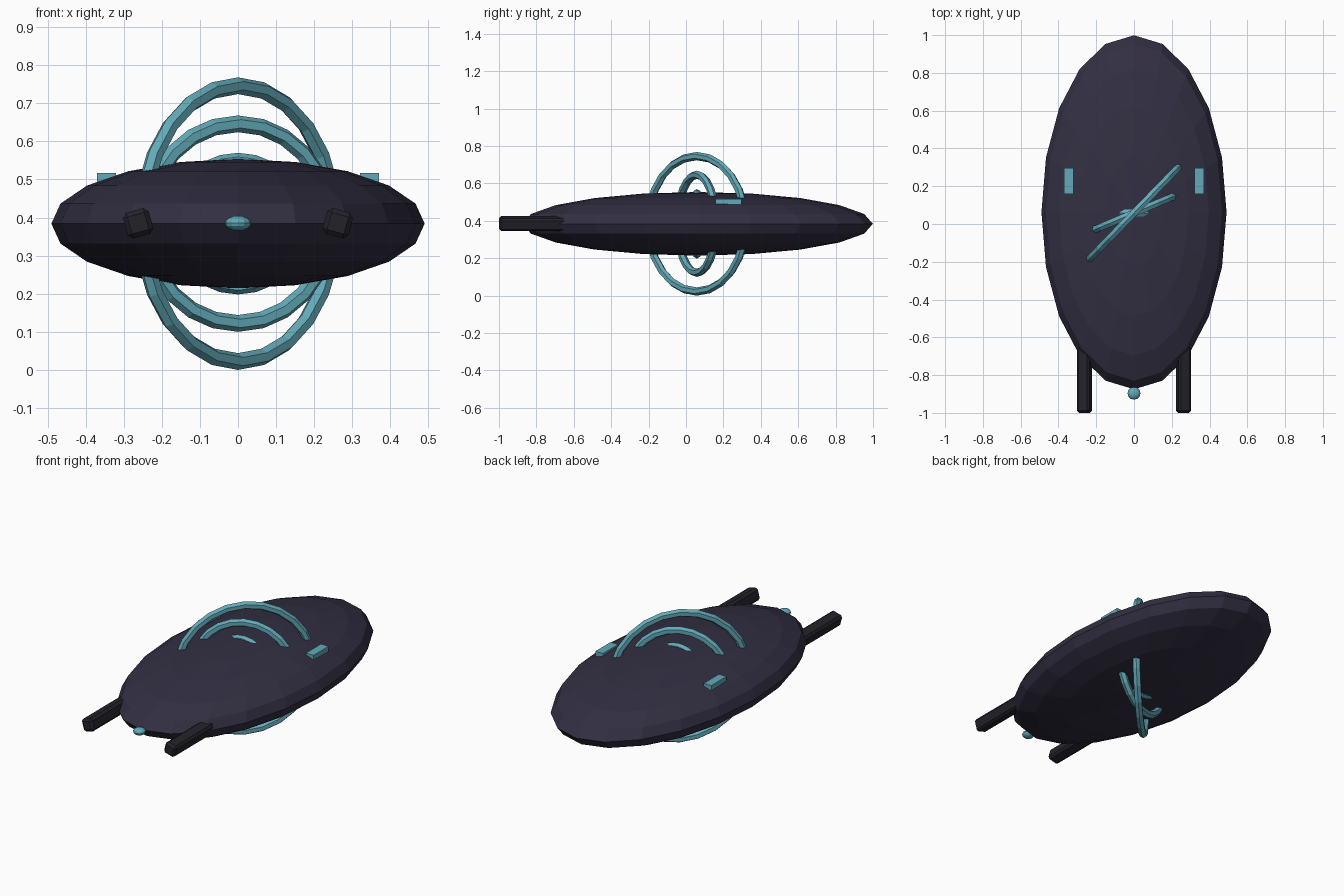
import bpy, math
from mathutils import Vector

if "Cube" in bpy.data.objects:
    bpy.data.objects.remove(bpy.data.objects["Cube"])

CENTRE = Vector((0, 0.062, 0.384))


def material(name, rgb):
    m = bpy.data.materials.new(name)
    m.diffuse_color = (*rgb, 1)
    m.use_nodes = True
    m.node_tree.nodes["Principled BSDF"].inputs["Base Color"].default_value = m.diffuse_color
    return m


HULL = material("dark_violet", (0.032, 0.028, 0.055))
GUN = material("near_black", (0.018, 0.016, 0.024))
GLOW = material("teal", (0.125, 0.40, 0.48))


def finish(name, mat):
    ob = bpy.context.object
    ob.name = name
    ob.data.materials.append(mat)
    return ob


def ellipsoid(name, centre, radii, segments, rings, mat):
    bpy.ops.mesh.primitive_uv_sphere_add(segments=segments, ring_count=rings,
                                         radius=1, location=centre)
    ob = finish(name, mat)
    ob.scale = radii
    return ob


def box(name, centre, size, mat, roll=0, bevel=0):
    bpy.ops.mesh.primitive_cube_add(size=1, location=centre)
    ob = finish(name, mat)
    ob.scale = size
    bpy.ops.object.transform_apply(location=False, rotation=False, scale=True)
    ob.rotation_euler.y = roll
    if bevel:
        mod = ob.modifiers.new("chamfer", 'BEVEL')
        mod.width = bevel
        mod.segments = 1
    return ob


# Flattened hull and front sensor
ellipsoid("hull", CENTRE, (0.49, 0.937, 0.17), 20, 10, HULL)
ellipsoid("front_sensor", (0, -0.896, 0.385), (0.034, 0.034, 0.02), 12, 8, GLOW)

# Three nested upright rings, each turned further about z
for i, radius in enumerate((0.164, 0.262, 0.362)):
    bpy.ops.mesh.primitive_torus_add(
        major_segments=24, minor_segments=6, major_radius=radius,
        minor_radius=0.022, location=(0, 0.058, 0.384),
        rotation=(math.pi / 2, 0, 0.4 * i))
    finish(f"energy_ring_{i + 1}", GLOW)

# Paired front barrels and top vents
for side, s in (("left", -1), ("right", 1)):
    box(f"{side}_barrel", (s * 0.262, -0.75, 0.385), (0.07, 0.5, 0.07),
        GUN, roll=s * 0.27, bevel=0.012)
    box(f"{side}_vent", (s * 0.345, 0.228, 0.502), (0.049, 0.138, 0.03), GLOW)
